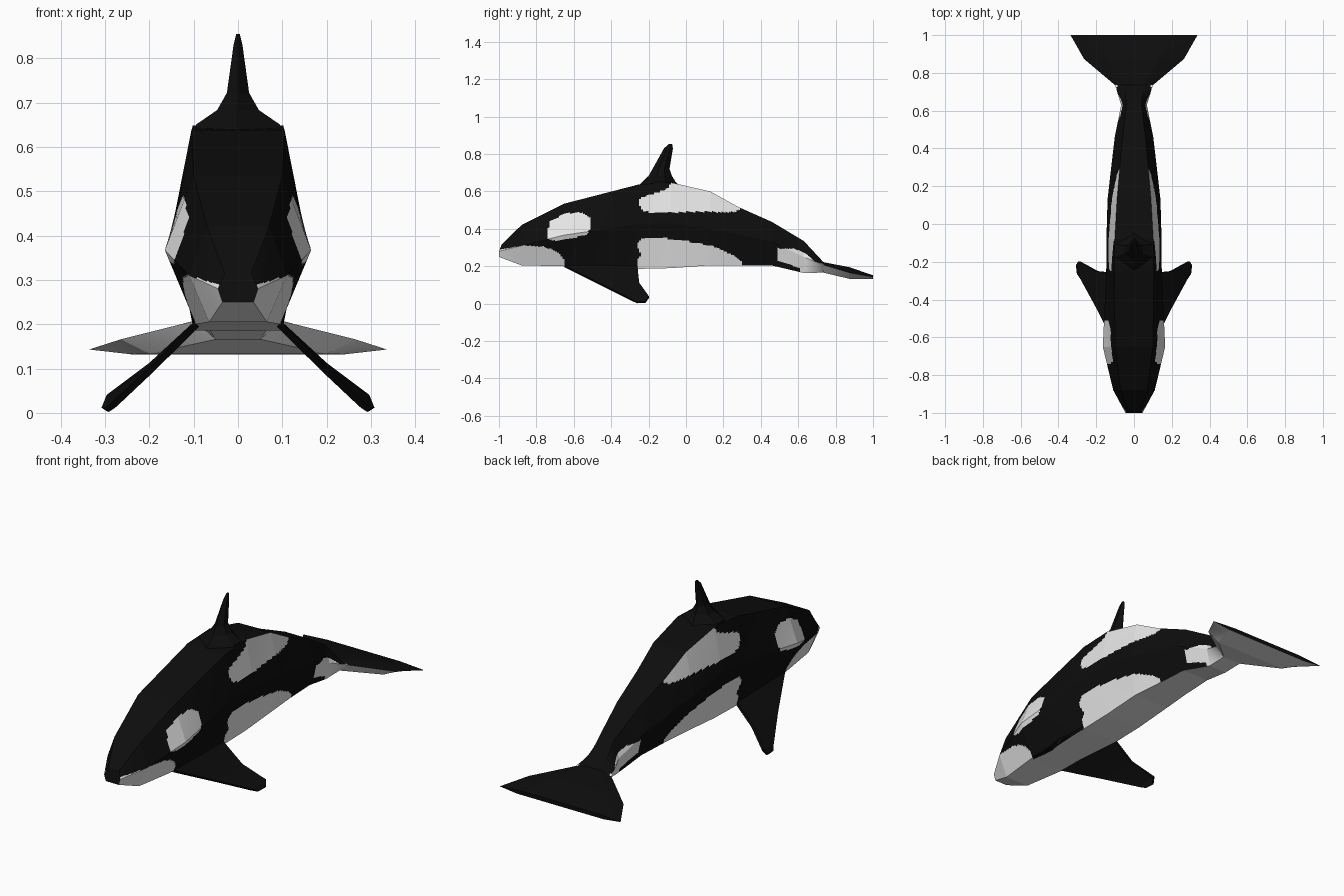
import bpy, bmesh
from mathutils import Vector

if "Cube" in bpy.data.objects:
    bpy.data.objects.remove(bpy.data.objects["Cube"])


def material(name, v):
    m = bpy.data.materials.new(name)
    m.diffuse_color = (v, v, v, 1)
    m.use_nodes = True
    m.node_tree.nodes["Principled BSDF"].inputs["Base Color"].default_value = m.diffuse_color
    return m


BLACK = material("black skin", 0.004)
WHITE = material("white skin", 0.8)


def make_object(name, bm, mats):
    bmesh.ops.recalc_face_normals(bm, faces=bm.faces)
    me = bpy.data.meshes.new(name)
    bm.to_mesh(me)
    bm.free()
    for m in mats:
        me.materials.append(m)
    ob = bpy.data.objects.new(name, me)
    bpy.context.collection.objects.link(ob)
    return ob


def loft(bm, rings, colour=None):
    """Skin closed rings of points; colour(column, centre) gives material index."""
    vs = [[bm.verts.new(p) for p in r] for r in rings]
    n = len(vs[0])
    for a, b in zip(vs, vs[1:]):
        for j in range(n):
            k = (j + 1) % n
            f = bm.faces.new((a[j], a[k], b[k], b[j]))
            if colour:
                f.material_index = colour(j, f.calc_center_median())
    bm.faces.new(vs[0])
    bm.faces.new(vs[-1])


def inside(poly, y, z):
    hit = False
    for (y1, z1), (y2, z2) in zip(poly, poly[1:] + poly[:1]):
        if (z1 > z) != (z2 > z) and y < (y2 - y1) * (z - z1) / (z2 - z1) + y1:
            hit = not hit
    return hit


# White patches as side-view outlines (y, z)
PATCHES = [
    # eye patch
    [(-.745, .37), (-.725, .44), (-.65, .482), (-.56, .488), (-.51, .455),
     (-.505, .41), (-.53, .372), (-.60, .35), (-.69, .335), (-.735, .345)],
    # chin
    [(-1.1, .26), (-.99, .29), (-.87, .312), (-.76, .305), (-.69, .28),
     (-.65, .235), (-.66, .1), (-1.1, .1)],
    # saddle
    [(-.255, .54), (-.24, .57), (-.18, .585), (-.10, .615), (-.04, .70),
     (.29, .70), (.29, .50), (.25, .49), (.05, .492), (-.17, .482), (-.235, .50)],
    # flank
    [(-.265, .31), (-.24, .345), (-.08, .348), (.02, .332), (.15, .305),
     (.26, .257), (.305, .22), (.30, .1), (-.26, .1), (-.26, .235), (-.235, .26)],
    # tail stock
    [(.49, .295), (.58, .295), (.635, .272), (.69, .225), (.74, .21),
     (.74, .1), (.62, .1), (.61, .19), (.49, .23)],
]

# Body and flukes: y, then half width and height of top, middle and bottom edges
STATIONS = [
    (-1.0, .030, .315, .045, .280, .035, .250),
    (-.88, .070, .420, .110, .310, .065, .205),
    (-.65, .100, .535, .165, .367, .095, .200),
    (-.25, .105, .638, .147, .425, .100, .186),
    (-.08, .102, .648, .146, .430, .100, .190),
    (.13, .090, .600, .140, .400, .098, .205),
    (.28, .077, .517, .123, .370, .085, .205),
    (.46, .060, .437, .102, .330, .075, .204),
    (.63, .040, .335, .068, .250, .050, .164),
    (.735, .050, .222, .100, .207, .050, .166),
    (.873, .130, .195, .264, .166, .200, .133),
    (1.0, .200, .152, .336, .143, .240, .132),
]
SIDE = 22  # small faces per side panel, so patches have clean outlines


def body_ring(s):
    y, tw, tz, mw, mz, bw, bz = s
    lean = .014 * max(0, min(1, (-.88 - y) / .12))  # nose slopes back
    t, m, b = Vector((tw, y + lean, tz)), Vector((mw, y, mz)), Vector((bw, y, bz))
    right = [t.lerp(m, i / SIDE) for i in range(SIDE)]
    right += [m.lerp(b, i / SIDE) for i in range(SIDE + 1)]
    return right + [Vector((-p.x, p.y, p.z)) for p in reversed(right)]


def body_colour(col, c):
    if col == 2 * SIDE:          # belly
        return 1
    if col == 4 * SIDE + 1:      # back
        return 0
    lower = SIDE <= col < 3 * SIDE + 1
    if c.y > .735:               # underside of flukes
        return int(lower)
    return int(any(inside(p, c.y, c.z) for p in PATCHES))


rings = []
for a, b in zip(STATIONS, STATIONS[1:]):
    n = max(1, round((b[0] - a[0]) / .01))
    rings += [body_ring([p + (q - p) * i / n for p, q in zip(a, b)]) for i in range(n)]
rings.append(body_ring(STATIONS[-1]))
bm = bmesh.new()
loft(bm, rings, body_colour)
make_object("body", bm, [BLACK, WHITE])

# Dorsal fin: height, front y, back y, half width
DORSAL = [(.625, -.26, -.03, .100), (.650, -.235, -.055, .095), (.683, -.20, -.075, .047),
          (.722, -.178, -.088, .025), (.830, -.118, -.070, .010), (.854, -.092, -.074, .004)]
bm = bmesh.new()
loft(bm, [[(0, f, z), (w, f + (b - f) * .35, z), (w, f + (b - f) * .7, z),
           (0, b, z), (-w, f + (b - f) * .7, z), (-w, f + (b - f) * .35, z)]
          for z, f, b, w in DORSAL])
make_object("dorsal_fin", bm, [BLACK])

# Pectoral fins: leading and trailing edge points from root to tip
LEAD = [(.092, -.65, .20), (.195, -.445, .098), (.280, -.288, .018), (.297, -.262, .006)]
TRAIL = [(.095, -.26, .20), (.195, -.25, .108), (.291, -.198, .036), (.302, -.218, .008)]
for side, label in ((1, "left"), (-1, "right")):
    bm = bmesh.new()
    rows = [[bm.verts.new((side * x, y, z)) for x, y, z in pts] for pts in (LEAD, TRAIL)]
    for i in range(3):
        bm.faces.new((rows[0][i], rows[0][i + 1], rows[1][i + 1], rows[1][i]))
    fin = make_object(label + "_pectoral_fin", bm, [BLACK])
    mod = fin.modifiers.new("thickness", 'SOLIDIFY')
    mod.thickness = .014
    mod.offset = 0
